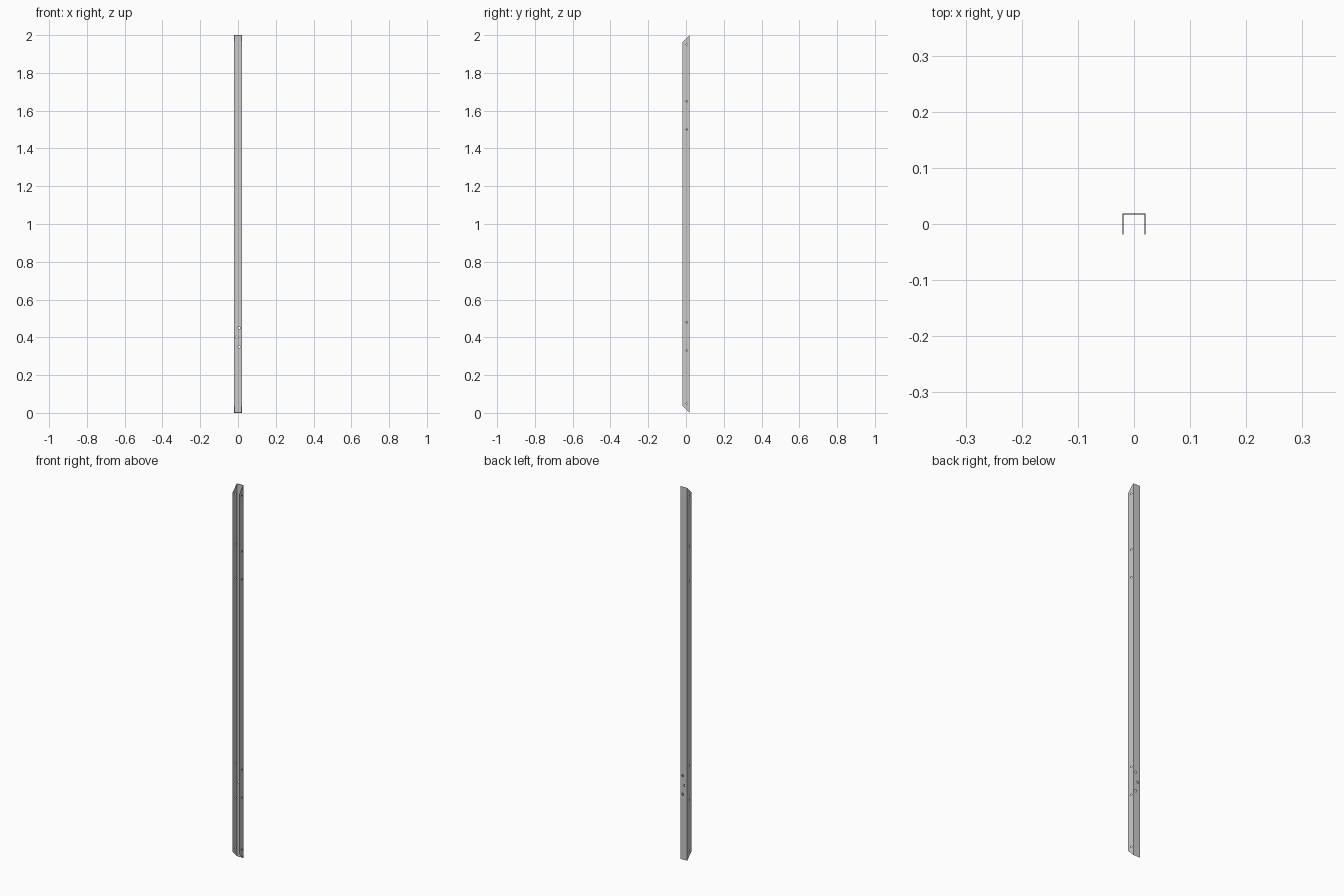
import bpy, bmesh
from math import pi
from mathutils import Matrix

if "Cube" in bpy.data.objects:
    bpy.data.objects.remove(bpy.data.objects["Cube"])

W, D, T, H = 0.0202, 0.019, 0.0018, 2.0   # half width, half depth, wall, length


def make_object(name, bm):
    bmesh.ops.recalc_face_normals(bm, faces=bm.faces)
    me = bpy.data.meshes.new(name)
    bm.to_mesh(me)
    bm.free()
    ob = bpy.data.objects.new(name, me)
    bpy.context.collection.objects.link(ob)
    return ob


# U-channel profile, open to the front, with both ends mitred at 45 degrees
profile = [(-W, -D), (-W, D), (W, D), (W, -D),
           (W - T, -D), (W - T, D - T), (-W + T, D - T), (-W + T, -D)]
bm = bmesh.new()
low = [bm.verts.new((x, y, D - y)) for x, y in profile]
high = [bm.verts.new((x, y, H - (D - y))) for x, y in profile]
n = len(profile)
for i in range(n):
    j = (i + 1) % n
    bm.faces.new((low[i], low[j], high[j], high[i]))
for ring in (low, high):
    for a, b, c, d in ((0, 1, 6, 7), (1, 2, 5, 6), (2, 3, 4, 5)):
        bm.faces.new([ring[k] for k in (a, b, c, d)])
channel = make_object("channel_post", bm)

# Drilled holes: right wall, left wall and back wall
cut = bmesh.new()


def drill(pos, axis, radius):
    m = Matrix.Translation(pos) @ Matrix.Rotation(pi / 2, 4, axis)
    bmesh.ops.create_cone(cut, cap_ends=True, segments=24, radius1=radius,
                          radius2=radius, depth=0.012, matrix=m)


for z in (0.05, 0.33, 0.48, 1.5, 1.65, 1.95):
    drill((W, 0.004, z), 'Y', 0.0045)
for z in (0.05, 0.32, 0.505, 1.495, 1.68, 1.95):
    drill((-W, 0.004, z), 'Y', 0.0045)
for x, z in ((0.006, 0.35), (-0.006, 0.40), (0.006, 0.45)):
    drill((x, D, z), 'X', 0.006)
cutter = make_object("hole_cutter", cut)
cutter.hide_render = True
cutter.hide_set(True)

mod = channel.modifiers.new("holes", 'BOOLEAN')
mod.operation = 'DIFFERENCE'
mod.solver = 'EXACT'
mod.object = cutter

# Apply the drilling and drop the cutter
bpy.context.view_layer.objects.active = channel
channel.select_set(True)
bpy.ops.object.modifier_apply(modifier=mod.name)
bpy.data.objects.remove(cutter)
bpy.ops.object.shade_smooth_by_angle()
